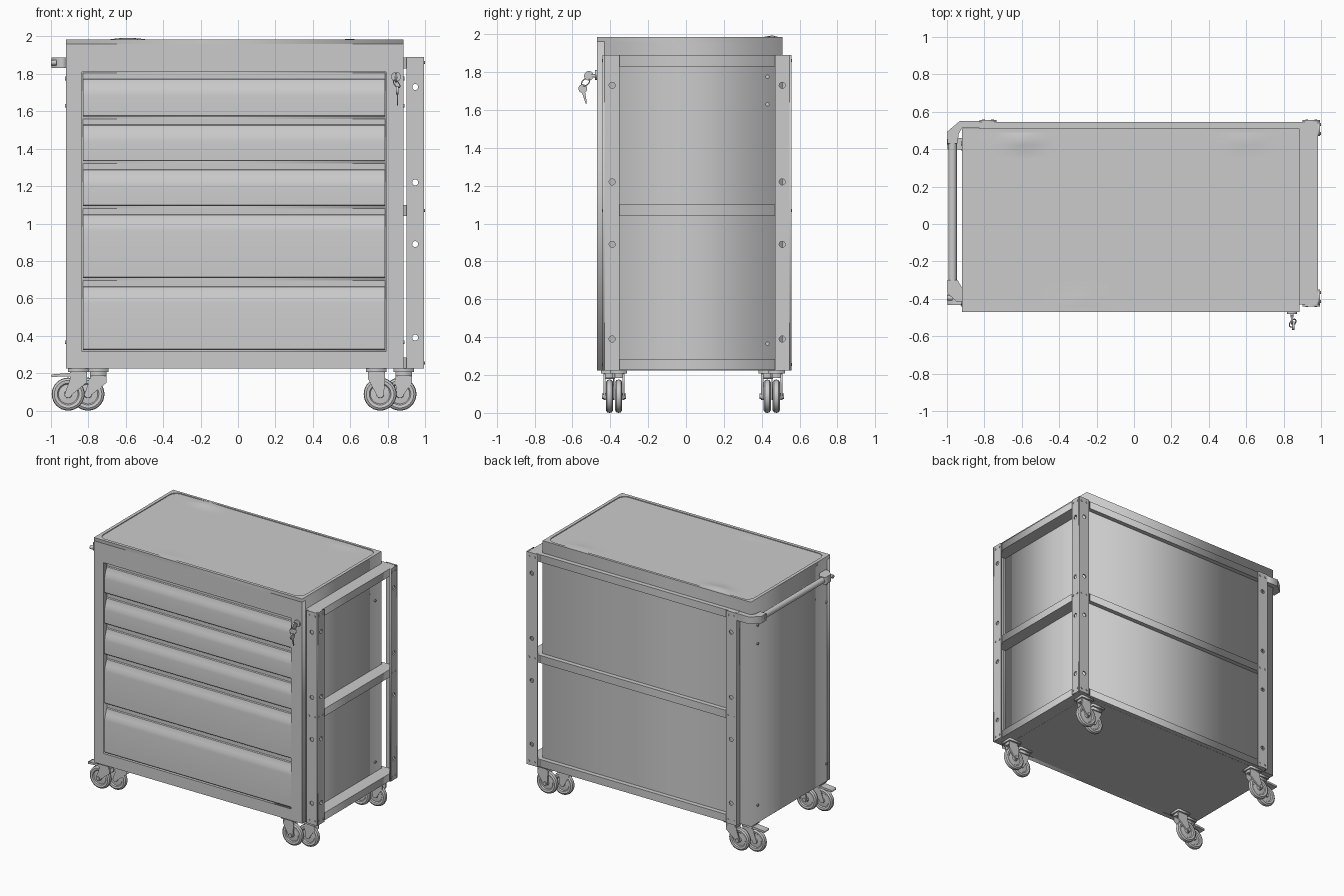
import bpy, bmesh, math
from mathutils import Matrix, Vector

if "Cube" in bpy.data.objects:
    bpy.data.objects.remove(bpy.data.objects["Cube"])

AXES = {  # plate normal -> orientation of the drawn (u, v) outline
    'x': Matrix(((0, 0, 1), (1, 0, 0), (0, 1, 0))),
    'y': Matrix(((1, 0, 0), (0, 0, -1), (0, 1, 0))),
    'z': Matrix.Identity(3)}


def smooth(ob, angle=35):
    bpy.ops.object.select_all(action='DESELECT')
    ob.select_set(True)
    bpy.context.view_layer.objects.active = ob
    bpy.ops.object.shade_smooth_by_angle(angle=math.radians(angle))


def link(name, data):
    ob = bpy.data.objects.new(name, data)
    bpy.context.collection.objects.link(ob)
    return ob


def rect(u0, u1, v0, v1):
    return [(u0, v0), (u1, v0), (u1, v1), (u0, v1)]


def arc(u, v, r, a0=0, a1=360, n=20):
    full = a1 - a0 == 360
    return [(u + r * math.cos(math.radians(a0 + (a1 - a0) * i / (n if full else n - 1))),
             v + r * math.sin(math.radians(a0 + (a1 - a0) * i / (n if full else n - 1)))) for i in range(n)]


def plate(name, axis, lo, hi, outline, holes=()):
    """Extruded outline with holes, filling lo..hi along the axis."""
    cu = bpy.data.curves.new(name, 'CURVE')
    cu.dimensions, cu.fill_mode, cu.extrude = '2D', 'BOTH', (hi - lo) / 2
    for loop in [outline, *holes]:
        sp = cu.splines.new('POLY')
        sp.points.add(len(loop) - 1)
        for p, (u, v) in zip(sp.points, loop):
            p.co = (u, v, 0, 1)
        sp.use_cyclic_u = True
    ob = link(name, cu)
    off = Vector([(lo + hi) / 2 if a == axis else 0 for a in 'xyz'])
    ob.matrix_world = Matrix.Translation(off) @ AXES[axis].to_4x4()
    bpy.ops.object.select_all(action='DESELECT')
    ob.select_set(True)
    bpy.context.view_layer.objects.active = ob
    bpy.ops.object.convert(target='MESH')
    return bpy.context.object


def box(name, x0, x1, y0, y1, z0, z1):
    return plate(name, 'z', z0, z1, rect(x0, x1, y0, y1))


def cyl(name, pos, r, depth, axis, n=20, r2=None):
    bm = bmesh.new()
    bmesh.ops.create_cone(bm, cap_ends=True, segments=n, radius1=r, radius2=r if r2 is None else r2, depth=depth)
    me = bpy.data.meshes.new(name)
    bm.to_mesh(me)
    bm.free()
    ob = link(name, me)
    ob.matrix_world = Matrix.Translation(pos) @ AXES[axis].to_4x4()
    smooth(ob)
    return ob


# Cabinet shell with drawer opening in the front
X0, X1, Y0, Y1 = -0.92, 0.885, -0.47, 0.51
box("cabinet_body", X0, X1, -0.43, Y1, 0.225, 1.96)
plate("front_frame", 'y', Y0, -0.43, rect(X0, X1, 0.225, 1.96), [rect(-0.835, 0.79, 0.315, 1.81)])

# Top rim with rounded inner corners, and the slightly wavy mat inside it
u0, u1, v0, v1, r = -0.895, 0.86, -0.445, 0.49, 0.06
inner = (arc(u0 + r, v0 + r, r, 180, 270, 7) + arc(u1 - r, v0 + r, r, 270, 360, 7)
         + arc(u1 - r, v1 - r, r, 0, 90, 7) + arc(u0 + r, v1 - r, r, 90, 180, 7))
plate("top_rim", 'z', 1.96, 1.985, rect(X0, X1, Y0, Y1), [inner])
bm = bmesh.new()
bmesh.ops.create_grid(bm, x_segments=48, y_segments=26, size=1)
for v in bm.verts:
    x, y = -0.0175 + v.co.x * 0.882, 0.0225 + v.co.y * 0.47
    bump = sum(h * math.exp(-((x - a) / 0.1) ** 2 - ((y - b) / 0.04) ** 2)
               for a, b, h in ((-0.59, 0.45, 0.015), (0.6, 0.45, 0.007), (-0.3, -0.41, 0.004)))
    v.co = (x, y, 1.979 + bump)
me = bpy.data.meshes.new("top_mat")
bm.to_mesh(me)
bm.free()
smooth(link("top_mat", me))

# Drawers: face leaning inwards at the top as a finger grip
levels = [1.81, 1.565, 1.325, 1.085, 0.70, 0.315]
for i, (t, b) in enumerate(zip(levels, levels[1:])):
    b += 0.008
    face = [(-0.42, b), (-0.462, b), (-0.466, b + 0.005), (-0.466, t - 0.125), (-0.463, t - 0.105),
            (-0.455, t - 0.08), (-0.446, t - 0.058), (-0.443, t - 0.04), (-0.434, t - 0.036),
            (-0.434, t - 0.005), (-0.42, t - 0.005)]
    smooth(plate(f"drawer_{i + 1}", 'x', -0.83, 0.785, face))

# Angle posts with punched holes on the right side and the back
HZ, SZ = (1.73, 1.22, 0.89, 0.39), (1.86, 1.07, 0.255)
ZB, ZT = 0.225, 1.89


def flange(name, axis, lo, hi, a, b, out):
    c = (a + b) / 2
    plate(name, axis, lo, hi, rect(a, b, ZB, ZT), [arc(c, z, 0.016) for z in HZ])
    for z in SZ:
        for u in (c - 0.024, c + 0.024):
            w = hi if out > 0 else lo
            pos = (w, u, z) if axis == 'x' else (u, w, z)
            cyl(name + "_screw", pos, 0.008, 0.008, axis, 10)


flange("front_post_front", 'y', -0.44, -0.43, 0.90, 0.995, -1)
flange("front_post_side", 'x', 0.985, 0.995, -0.43, -0.35, 1)
flange("rear_post_side", 'x', 0.985, 0.995, 0.47, 0.546, 1)
flange("rear_post_back", 'y', 0.546, 0.556, 0.90, 0.995, 1)
flange("left_post_back", 'y', 0.546, 0.556, -0.825, -0.735, 1)
box("left_post_side", -0.825, -0.815, Y1, 0.546, ZB, ZT)

# Horizontal rails of the side and back frames
for z0, z1 in ((1.83, 1.889), (1.04, 1.10), (0.226, 0.285)):
    box("side_rail", X1, 0.984, -0.43, 0.545, z0, z1)
    box("back_rail", -0.815, X1, Y1, 0.545, z0, z1)

# Domed screws on the cabinet sides
for z in (1.775, 1.63, 0.365):
    for x, ys in ((X0, (-0.42, 0.43)), (X1, (0.43,))):
        for y in ys:
            cyl("side_screw", (x, y, z), 0.01, 0.012, 'x', 12)

# Push handle on the left
cyl("handle_bar", (-0.97, 0.065, 1.86), 0.023, 0.80, 'y', 24)
plate("handle_front_bracket", 'z', 1.832, 1.888,
      [(-0.997, -0.30), (-0.997, -0.37), (-0.95, -0.415), (-0.92, -0.415), (-0.92, -0.34), (-0.943, -0.30)])
plate("handle_rear_bracket", 'z', 1.832, 1.888,
      [(-0.997, 0.43), (-0.943, 0.43), (-0.938, 0.48), (-0.92, 0.512), (-0.80, 0.512),
       (-0.80, 0.55), (-0.93, 0.552), (-0.997, 0.495)])
cyl("handle_screw", (-0.985, -0.395, 1.86), 0.014, 0.03, 'x', 12)
cyl("handle_screw", (-0.985, 0.44, 1.86), 0.014, 0.03, 'x', 12)

# Lock with a pair of keys on a ring
cyl("lock", (0.845, -0.473, 1.785), 0.026, 0.014, 'y', 24)
cyl("key_stem", (0.845, -0.485, 1.78), 0.009, 0.03, 'y', 12)
cyl("key_bow", (0.845, -0.513, 1.78), 0.025, 0.012, 'x', 24)
cyl("spare_key_bow", (0.852, -0.545, 1.712), 0.023, 0.012, 'x', 24)
plate("spare_key_blade", 'x', 0.849, 0.855, [(-0.552, 1.70), (-0.531, 1.635), (-0.526, 1.63), (-0.524, 1.64), (-0.534, 1.70)])
bpy.ops.mesh.primitive_torus_add(location=(0.848, -0.53, 1.747), rotation=(0.5, 0.9, 0), major_radius=0.024,
                                 minor_radius=0.003, major_segments=24, minor_segments=8)
bpy.context.object.name = "key_ring"
smooth(bpy.context.object)

# Caster wheel, turned once and shared
R = 0.088
half = [(0.022, 0), (0.022, 0.016), (0.013, 0.021), (0.010, 0.052), (0.017, 0.058), (0.019, 0.074), (0.012, 0.085)]
prof = [(-y, q) for y, q in half] + [(0, R)] + [(y, q) for y, q in reversed(half)]
bm = bmesh.new()
vs = [bm.verts.new((q, y, 0)) for y, q in prof]
es = [bm.edges.new(p) for p in zip(vs, vs[1:])]
bmesh.ops.spin(bm, geom=vs + es, cent=(0, 0, 0), axis=(0, 1, 0), angle=math.tau, steps=32)
bmesh.ops.remove_doubles(bm, verts=bm.verts, dist=1e-4)
bmesh.ops.recalc_face_normals(bm, faces=bm.faces)
wheel = bpy.data.meshes.new("wheel")
bm.to_mesh(wheel)
bm.free()

# Paired casters at each corner: trailing with brake on the left, fixed on the right
for xc, trail in ((-0.855, 0.055), (0.813, 0.0)):
    for yc in (-0.38, 0.453):
        for s in (-1, 1):
            x, y = xc + s * 0.053, yc + s * 0.024
            ob = link("caster_wheel", wheel)
            ob.location = (x, y, R)
            smooth(ob)
            m = x + trail + (0 if trail else s * 0.02)
            fork = ([(m + 0.045, 0.205), (m - 0.045, 0.205), (m - 0.045, 0.17)]
                    + arc(x, R, 0.02, 190, 350, 8) + [(m + 0.045, 0.15)])
            for d, a, b in ((s, 0.021, 0.032), (-s, 0.0195, 0.0225)):
                plate("caster_fork", 'y', *sorted((y + d * a, y + d * b)), fork)
            cyl("caster_axle", (x, y + s * 0.034, R), 0.014, 0.012, 'y', 12)
            box("caster_crown", m - 0.045, m + 0.045, y - 0.032, y + 0.032, 0.185, 0.207)
            box("caster_plate", m - 0.055, m + 0.055, y - 0.045, y + 0.045, 0.207, 0.225)
            if trail and s < 0:
                plate("brake_pedal", 'y', y - 0.03, y + 0.03,
                      [(x - 0.09, 0.178), (x - 0.03, 0.183), (x + 0.04, 0.18), (x + 0.04, 0.205),
                       (x - 0.03, 0.198), (x - 0.09, 0.193)])
